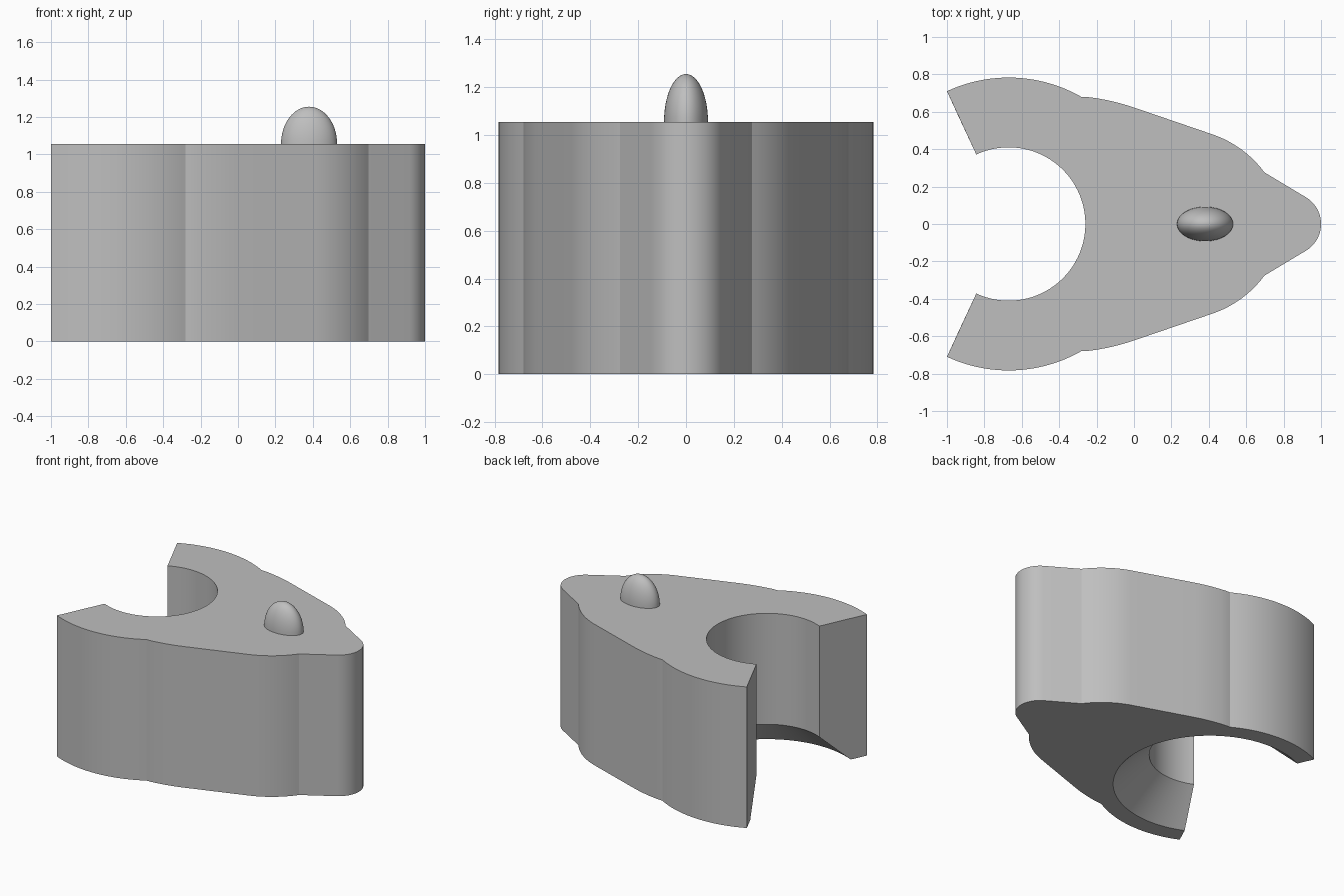
import bpy, bmesh
from math import sin, cos, atan2, radians, hypot
from mathutils import Matrix

cube = bpy.data.objects.get("Cube")
if cube:
    bpy.data.objects.remove(cube, do_unlink=True)

HEIGHT = 1.055
BORE_X, BORE_R, FLARE_R, FLARE_Z = -0.67, 0.41, 0.655, 0.225

grey = bpy.data.materials.new("plain grey")
grey.use_nodes = True
colour = (0.52, 0.52, 0.52, 1)
grey.diffuse_color = colour
grey.node_tree.nodes["Principled BSDF"].inputs["Base Color"].default_value = colour


def arc(cx, cy, r, start, end, n):
    """Points on a circle between two angles in radians."""
    angles = [start + (end - start) * i / n for i in range(n + 1)]
    return [(cx + r * cos(a), cy + r * sin(a)) for a in angles]


def arc_between(cx, cy, p, q, n):
    """Points on a circle about a centre, from p to q."""
    return arc(cx, cy, hypot(p[0] - cx, p[1] - cy),
               atan2(p[1] - cy, p[0] - cx), atan2(q[1] - cy, q[0] - cx), n)


def finish(bm, name):
    bmesh.ops.recalc_face_normals(bm, faces=bm.faces)
    mesh = bpy.data.meshes.new(name)
    bm.to_mesh(mesh)
    bm.free()
    mesh.materials.append(grey)
    obj = bpy.data.objects.new(name, mesh)
    bpy.context.collection.objects.link(obj)
    bpy.ops.object.select_all(action='DESELECT')
    obj.select_set(True)
    bpy.context.view_layer.objects.active = obj
    bpy.ops.object.shade_smooth_by_angle(angle=radians(20))


# Half outline from the jaw end to the nose: jaw, waist, shoulder, nose
jaw_end = radians(115)
half = arc_between(BORE_X, 0, (-1.0, 0.71), (-0.28, 0.68), 24)
half += arc_between(-0.385, -0.503, (-0.28, 0.682), (0, 0.623), 8)[1:]
half += arc_between(0.233, -0.067, (0.42, 0.479), (0.698, 0.276), 12)
half += arc(0.833, 0, 0.167, radians(59.7), 0, 12)
outer = half + [(x, -y) for x, y in reversed(half[:-1])]


def bore(r):
    return arc(BORE_X, 0, r, -jaw_end, jaw_end, 64)


# Body: extruded outline with an open bore that flares towards the bottom
bm = bmesh.new()


def ring(points, z):
    return [bm.verts.new((x, y, z)) for x, y in points]


def wall(a, b):
    for i in range(len(a) - 1):
        bm.faces.new((a[i], a[i + 1], b[i + 1], b[i]))


outer_low, outer_top = ring(outer, 0), ring(outer, HEIGHT)
flare_low, bore_mid, bore_top = (ring(bore(FLARE_R), 0), ring(bore(BORE_R), FLARE_Z),
                                 ring(bore(BORE_R), HEIGHT))
wall(outer_low, outer_top)
wall(flare_low, bore_mid)
wall(bore_mid, bore_top)
bm.faces.new(outer_top + bore_top)
bm.faces.new(outer_low + flare_low)
for o, i in ((0, -1), (-1, 0)):
    bm.faces.new((outer_low[o], outer_top[o], bore_top[i], bore_mid[i], flare_low[i]))
finish(bm, "clip_body")

# Bump: upper half of an ellipsoid standing on the body
bm = bmesh.new()
bmesh.ops.create_uvsphere(bm, u_segments=48, v_segments=32, radius=1)
bmesh.ops.bisect_plane(bm, geom=bm.verts[:] + bm.edges[:] + bm.faces[:], dist=1e-4,
                       plane_co=(0, 0, 0), plane_no=(0, 0, -1), clear_outer=True)
bm.transform(Matrix.Translation((0.38, 0, HEIGHT)) @ Matrix.Diagonal((0.15, 0.092, 0.2, 1)))
finish(bm, "top_bump")
